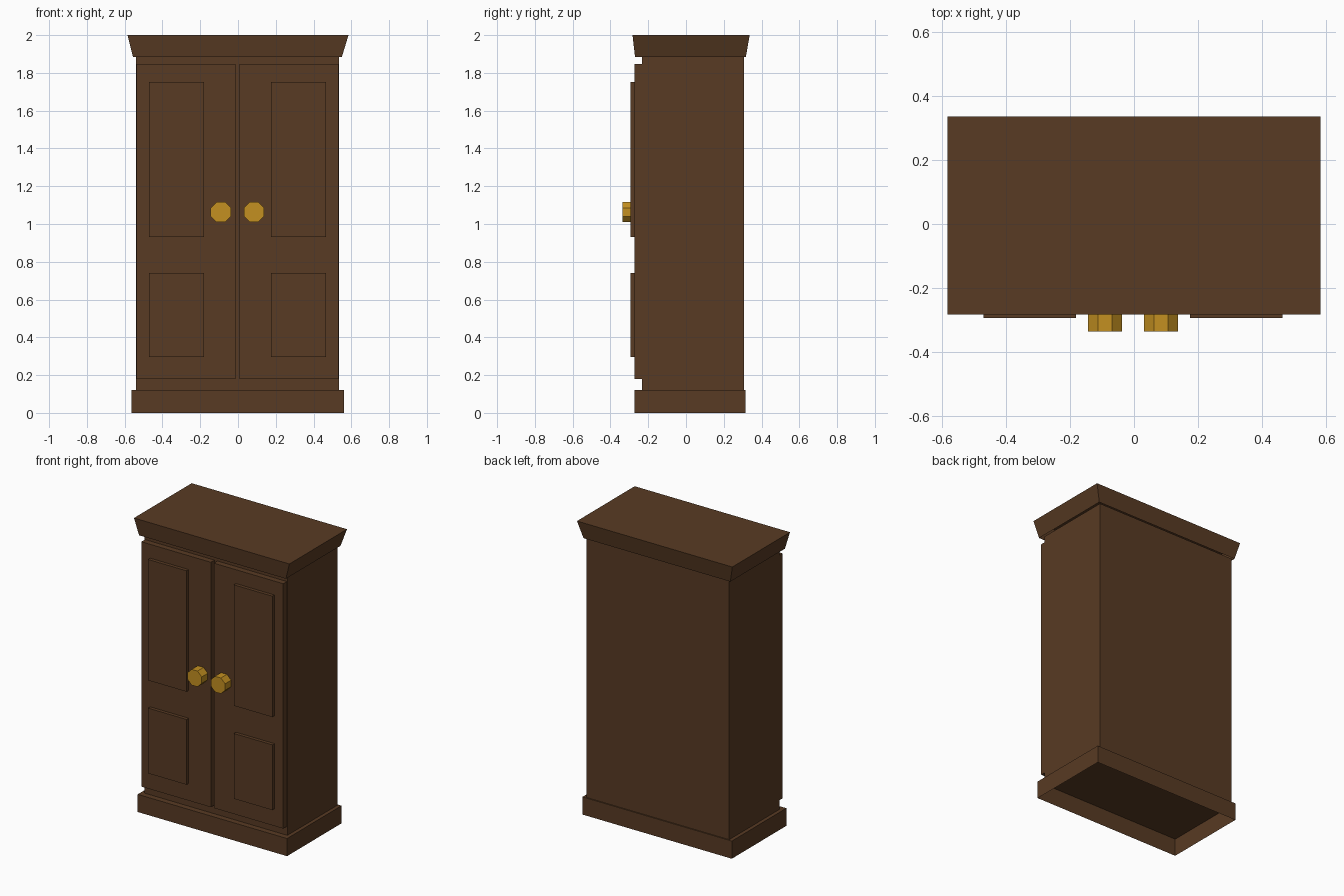
import bpy, bmesh, math
from mathutils import Matrix, Vector

default = bpy.data.objects.get("Cube")
if default:
    bpy.data.objects.remove(default, do_unlink=True)

MID = -0.003  # centre line between the doors


def material(name, rgb):
    mat = bpy.data.materials.new(name)
    mat.use_nodes = True
    mat.diffuse_color = (*rgb, 1)
    bsdf = next(n for n in mat.node_tree.nodes if n.type == 'BSDF_PRINCIPLED')
    bsdf.inputs["Base Color"].default_value = (*rgb, 1)
    return mat


wood = material("dark_wood", (0.098, 0.043, 0.017))
brass = material("brass", (0.552, 0.279, 0.015))


def finish(name, bm, mat):
    mesh = bpy.data.meshes.new(name)
    bm.to_mesh(mesh)
    bm.free()
    mesh.materials.append(mat)
    obj = bpy.data.objects.new(name, mesh)
    bpy.context.collection.objects.link(obj)
    return obj


def block(name, x, y, z, foot=None, hollow=False):
    """Box from ranges; foot gives other x, y ranges at the bottom,
    hollow leaves the underside open."""
    bm = bmesh.new()
    bmesh.ops.create_cube(bm, size=2)
    bm.normal_update()
    if hollow:
        under = [f for f in bm.faces if f.normal.z < -0.5]
        bmesh.ops.delete(bm, geom=under, context='FACES_ONLY')
    for v in bm.verts:
        i, j, k = (int(c > 0) for c in v.co)
        rx, ry = (x, y) if k or not foot else foot
        v.co = Vector((rx[i], ry[j], z[k]))
    return finish(name, bm, wood)


def knob(name, x):
    bm = bmesh.new()
    turn = Matrix.Rotation(math.pi / 2, 4, 'X') @ Matrix.Rotation(math.pi / 8, 4, 'Z')
    bmesh.ops.create_cone(bm, cap_ends=True, segments=8, radius1=0.058,
                          radius2=0.058, depth=0.067,
                          matrix=Matrix.Translation((x, -0.3035, 1.063)) @ turn)
    return finish(name, bm, brass)


# Carcass, plinth and flared cornice
block("cabinet_body", (-0.54, 0.535), (-0.233, 0.306), (0.12, 1.885))
block("plinth", (-0.565, 0.56), (-0.272, 0.314), (0, 0.12), hollow=True)
block("cornice", (-0.585, 0.585), (-0.283, 0.337), (1.885, 2),
      foot=((-0.556, 0.55), (-0.27, 0.317)), hollow=True)

# Doors with raised panels and knobs, mirrored about the centre line
for side, s in (("left", 1), ("right", -1)):
    def span(a, b):
        return tuple(sorted((MID + s * a, MID + s * b)))

    block(side + "_door", span(0.011, 0.534), (-0.272, -0.233), (0.18, 1.847))
    for part, z in (("upper", (0.93, 1.753)), ("lower", (0.297, 0.741))):
        block(f"{side}_{part}_panel", span(0.178, 0.468), (-0.295, -0.272), z)
    knob(side + "_knob", MID + s * 0.088)
